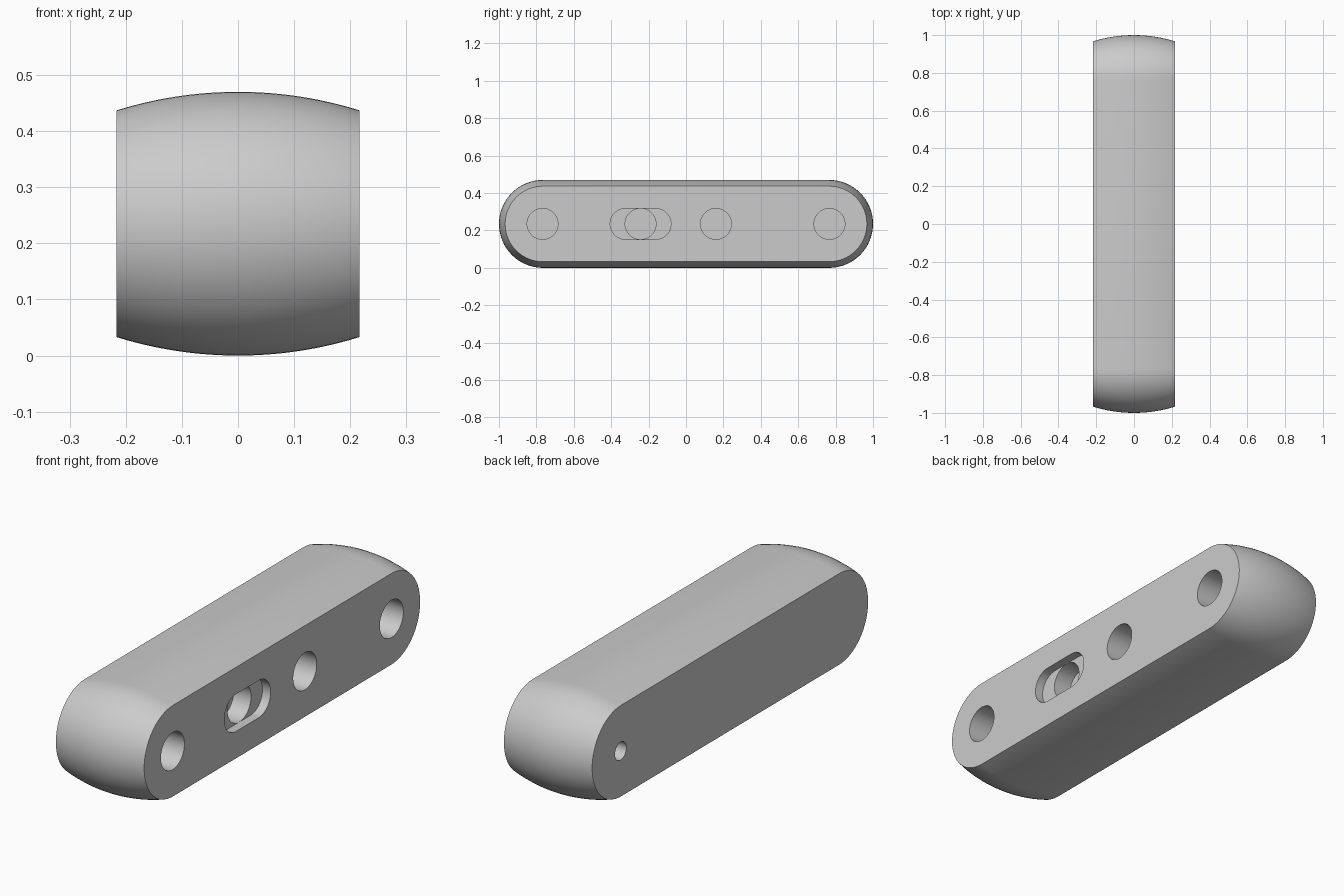
import bpy
import bmesh
from math import cos, sin, pi, sqrt, radians

HALF_WIDTH, MID_Z, END_Y = 0.2165, 0.235, 0.765
BULGE = 0.727          # radius of the crowned outer surface
HOLE_R = 0.0825

if "Cube" in bpy.data.objects:
    bpy.data.objects.remove(bpy.data.objects["Cube"])

grey = bpy.data.materials.new("light grey")
grey.use_nodes = True
grey.diffuse_color = (0.6, 0.6, 0.6, 1)
grey.node_tree.nodes["Principled BSDF"].inputs["Base Color"].default_value = (0.6, 0.6, 0.6, 1)


def stadium(x, y, half, r, steps):
    """Rounded outline in the plane at x, centred on y."""
    points = []
    for side in (1, -1):
        for i in range(steps + 1):
            a = -pi / 2 + pi * i / steps
            points.append((x, y + side * (half + r * cos(a)), MID_Z + side * r * sin(a)))
    return points


def circle(x, y, r, steps):
    return [(x, y + r * cos(2 * pi * i / steps), MID_Z + r * sin(2 * pi * i / steps))
            for i in range(steps)]


def loft(name, outlines):
    """Skin a row of matching outlines and cap both ends."""
    bm = bmesh.new()
    rings = [[bm.verts.new(p) for p in outline] for outline in outlines]
    for a, b in zip(rings, rings[1:]):
        for i in range(len(a)):
            j = (i + 1) % len(a)
            bm.faces.new((a[i], a[j], b[j], b[i]))
    bm.faces.new(rings[0])
    bm.faces.new(rings[-1])
    bmesh.ops.recalc_face_normals(bm, faces=bm.faces)
    mesh = bpy.data.meshes.new(name)
    bm.to_mesh(mesh)
    bm.free()
    mesh.materials.append(grey)
    obj = bpy.data.objects.new(name, mesh)
    bpy.context.collection.objects.link(obj)
    return obj


# Crowned bar with round ends
outlines = []
for i in range(25):
    x = HALF_WIDTH * (i / 12 - 1)
    r = MID_Z - BULGE + sqrt(BULGE ** 2 - x ** 2)
    outlines.append(stadium(x, 0, END_Y, r, 32))
body = loft("bar_body", outlines)

# Blind holes and slot on the +x side, pin hole on the -x side
outer, floor = HALF_WIDTH + 0.1, HALF_WIDTH - 0.125
cutters = []
slot_floor = HALF_WIDTH - 0.04
cutters.append(loft("slot_cutter", [stadium(x, -0.243, 0.08, HOLE_R, 24)
                                    for x in (slot_floor, outer)]))
for y in (-0.767, -0.243, 0.16, 0.767):
    cutters.append(loft("hole_cutter", [circle(x, y, HOLE_R, 48) for x in (floor, outer)]))
cutters.append(loft("pin_hole_cutter", [circle(x, 0.767, 0.04, 32)
                                        for x in (-outer, 0.06 - HALF_WIDTH)]))

bpy.ops.object.select_all(action='DESELECT')
body.select_set(True)
bpy.context.view_layer.objects.active = body
for cutter in cutters:
    cutter.hide_render = True
    cut = body.modifiers.new("cut", 'BOOLEAN')
    cut.operation = 'DIFFERENCE'
    cut.solver = 'EXACT'
    cut.object = cutter
    bpy.ops.object.modifier_apply(modifier=cut.name)
    bpy.data.objects.remove(cutter)

bpy.ops.object.shade_smooth_by_angle(angle=radians(30))
